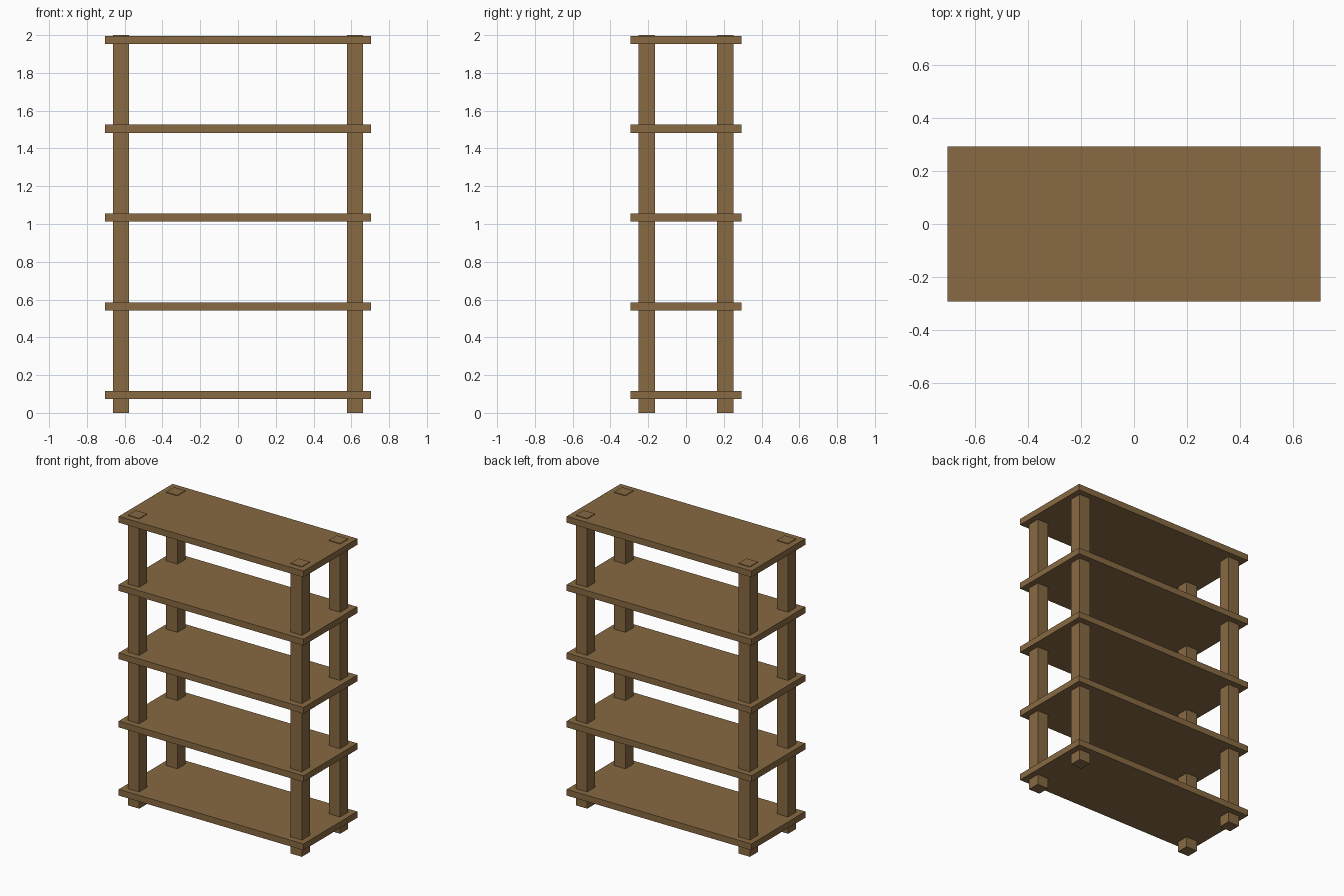
import bpy

if "Cube" in bpy.data.objects:
    bpy.data.objects.remove(bpy.data.objects["Cube"])

wood = bpy.data.materials.new("brown wood")
wood.diffuse_color = (0.242, 0.144, 0.054, 1)
wood.use_nodes = True
wood.node_tree.nodes["Principled BSDF"].inputs["Base Color"].default_value = wood.diffuse_color


def box(name, center, size):
    bpy.ops.mesh.primitive_cube_add(size=1, location=center)
    ob = bpy.context.object
    ob.name = name
    ob.scale = size
    bpy.ops.object.transform_apply(location=False, rotation=False, scale=True)
    ob.data.materials.append(wood)
    return ob


# four square posts, running just through the top shelf
for side, x in (("left", -0.62), ("right", 0.62)):
    for face, y in (("front", -0.208), ("back", 0.208)):
        box(f"{face}_{side}_post", (x, y, 1.0), (0.086, 0.086, 2.0))

# five evenly spaced shelf boards
for i in range(5):
    box(f"shelf_{i + 1}", (0, 0, 0.094 + 0.47 * i), (1.408, 0.586, 0.043))
